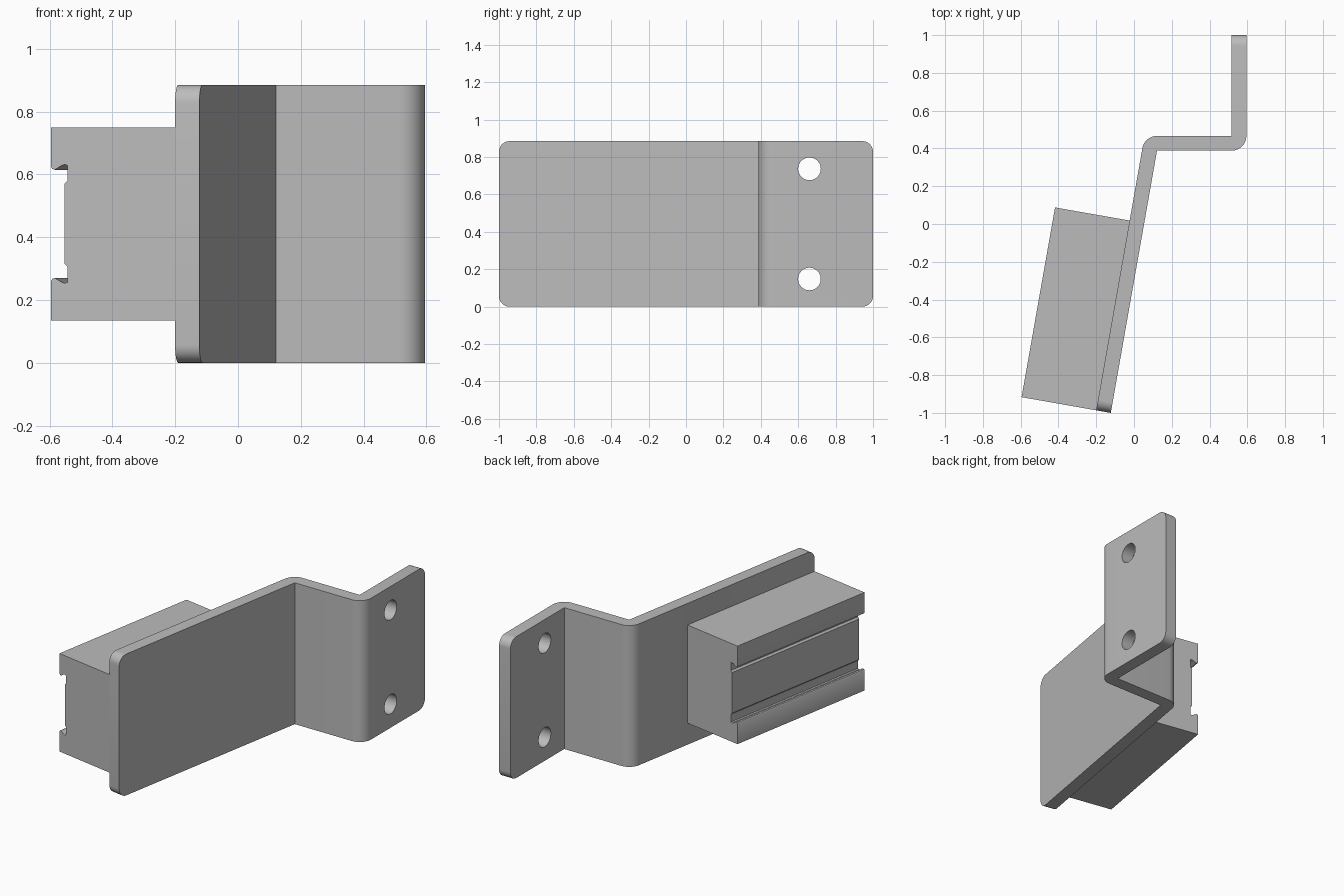
import bpy, bmesh
from math import radians, sin, cos, tan, pi
from mathutils import Vector, Matrix

cube = bpy.data.objects.get("Cube")
if cube:
    bpy.data.objects.remove(cube, do_unlink=True)

HEIGHT, THICK, TILT = 0.885, 0.0785, radians(10)
MID = HEIGHT / 2

grey = bpy.data.materials.new("plain grey")
grey.use_nodes = True
grey.diffuse_color = (0.5, 0.5, 0.5, 1)
grey.node_tree.nodes["Principled BSDF"].inputs["Base Color"].default_value = grey.diffuse_color


def prism(points, length):
    """Extrude a closed XY outline along z."""
    bm = bmesh.new()
    face = bm.faces.new([bm.verts.new((x, y, 0)) for x, y in points])
    new = bmesh.ops.extrude_face_region(bm, geom=[face])["geom"]
    bmesh.ops.translate(bm, vec=(0, 0, length),
                        verts=[v for v in new if isinstance(v, bmesh.types.BMVert)])
    bmesh.ops.recalc_face_normals(bm, faces=bm.faces)
    return bm


def make_object(name, bm):
    mesh = bpy.data.meshes.new(name)
    bm.to_mesh(mesh)
    bm.free()
    mesh.materials.append(grey)
    obj = bpy.data.objects.new(name, mesh)
    bpy.context.collection.objects.link(obj)
    return obj


def smooth(obj):
    bpy.ops.object.select_all(action="DESELECT")
    obj.select_set(True)
    bpy.context.view_layer.objects.active = obj
    bpy.ops.object.shade_smooth_by_angle(angle=radians(30))


def arc(cx, cy, start, end, steps=10):
    angles = [radians(start + (end - start) * i / steps) for i in range(steps + 1)]
    return [(cx + THICK * cos(a), cy + THICK * sin(a)) for a in angles]


# Bent plate: tilted leg, cross leg and mounting tab
right, inner = 0.595, 0.388
tab_x = right - THICK
tip = Vector((-0.123, -1.0))
bend_x = tip.x + (inner - tip.y) * tan(TILT)
end = tip + THICK * Vector((-cos(TILT), sin(TILT)))
outline = [tuple(tip), (bend_x, inner)]
outline += arc(tab_x, inner + THICK, -90, 0)
outline += [(right, 1), (tab_x, 1), (tab_x, inner + THICK)]
outline += arc(bend_x, inner, 90, 170)
outline += [tuple(end)]
bm = prism(outline, HEIGHT)

# Round the four free corners of the plate
corners = [e for e in bm.edges
           if abs(e.verts[0].co.z - e.verts[1].co.z) < 0.001
           and (all(v.co.y > 0.99 for v in e.verts) or all(v.co.y < -0.97 for v in e.verts))]
bmesh.ops.bevel(bm, geom=corners, offset=0.057, offset_type="OFFSET",
                segments=8, profile=0.5, affect="EDGES")
plate = make_object("bent_plate", bm)

# Screw holes through the tab
for z in (0.148, HEIGHT - 0.148):
    bm = bmesh.new()
    bmesh.ops.create_cone(bm, cap_ends=True, segments=40, radius1=0.0605, radius2=0.0605, depth=0.4,
                          matrix=Matrix.Translation((tab_x, 0.66, z)) @ Matrix.Rotation(pi / 2, 4, "Y"))
    cutter = make_object("hole_cutter", bm)
    cutter.hide_render = True
    mod = plate.modifiers.new("hole", "BOOLEAN")
    mod.operation, mod.solver, mod.object = "DIFFERENCE", "EXACT", cutter
    bpy.context.view_layer.objects.active = plate
    bpy.ops.object.modifier_apply(modifier=mod.name)
    bpy.data.objects.remove(cutter, do_unlink=True)
smooth(plate)

# Rail block: mirrored profile (depth from outer face, offset from mid height)
DEPTH, LENGTH = 0.401, 1.02
half = [(DEPTH, 0.307), (0, 0.307), (0, 0.182), (0.004, 0.175), (0.012, 0.172),
        (0.035, 0.186), (0.045, 0.189), (0.053, 0.186), (0.053, 0.137), (0.043, 0.127)]
profile = half + [(u, -w) for u, w in reversed(half)]
bm = prism(profile, LENGTH)
across = Vector((cos(TILT), -sin(TILT), 0))
along = Vector((sin(TILT), cos(TILT), 0))
origin = Vector((end.x, end.y, MID)) - DEPTH * across
for v in bm.verts:
    u, w, t = v.co
    v.co = origin + u * across + t * along + Vector((0, 0, w))
bmesh.ops.recalc_face_normals(bm, faces=bm.faces)
smooth(make_object("rail_block", bm))
